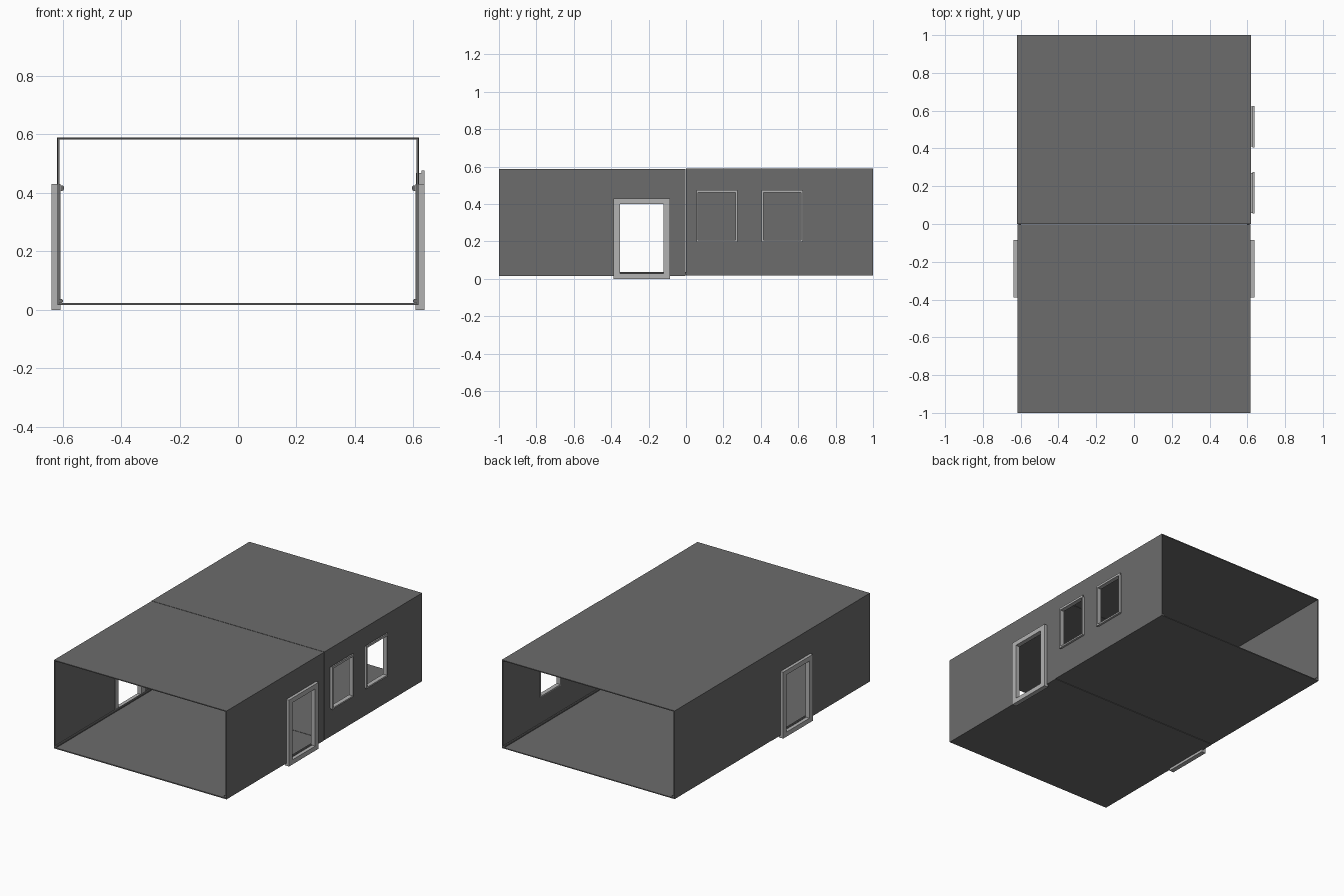
import bpy, bmesh, math
from mathutils import Vector

if "Cube" in bpy.data.objects:
    bpy.data.objects.remove(bpy.data.objects["Cube"])


def material(name, v):
    m = bpy.data.materials.new(name)
    m.diffuse_color = (v, v, v, 1)
    m.use_nodes = True
    m.node_tree.nodes["Principled BSDF"].inputs["Base Color"].default_value = m.diffuse_color
    return m


WALL = material("dark grey panel", 0.15)
FRAME = material("light grey trim", 0.45)


def add_object(name, bm, mat):
    bmesh.ops.recalc_face_normals(bm, faces=bm.faces)
    me = bpy.data.meshes.new(name)
    bm.to_mesh(me)
    bm.free()
    ob = bpy.data.objects.new(name, me)
    bpy.context.collection.objects.link(ob)
    me.materials.append(mat)
    return ob


def ring(name, axis, a, b, outer, inner, mat):
    """Rectangular hollow ring extruded from a to b along 'x' or 'y'.
    outer / inner are (u0, u1, z0, z1)."""
    bm = bmesh.new()
    loops = []
    for d in (a, b):
        for u0, u1, z0, z1 in (outer, inner):
            pts = [(u0, z0), (u1, z0), (u1, z1), (u0, z1)]
            loops.append([bm.verts.new((d, u, z) if axis == 'x' else (u, d, z))
                          for u, z in pts])
    oa, ia, ob_, ib = loops
    for p, q in ((oa, ia), (ob_, ib), (oa, ob_), (ia, ib)):
        for i in range(4):
            j = (i + 1) % 4
            bm.faces.new((p[i], p[j], q[j], q[i]))
    return add_object(name, bm, mat)


def cutter(name, x, y0, y1, z0, z1):
    bm = bmesh.new()
    bmesh.ops.create_cube(bm, size=1)
    for v in bm.verts:
        v.co = Vector((x + v.co.x * 0.1,
                       (y0 + y1) / 2 + v.co.y * (y1 - y0),
                       (z0 + z1) / 2 + v.co.z * (z1 - z0)))
    ob = add_object(name, bm, WALL)
    ob.hide_render = True
    ob.hide_viewport = True
    ob.display_type = 'WIRE'
    return ob


def cut(target, tool):
    m = target.modifiers.new("opening", 'BOOLEAN')
    m.operation = 'DIFFERENCE'
    m.solver = 'EXACT'
    m.object = tool


def rod(name, x, y0, y1, z, r):
    bm = bmesh.new()
    bmesh.ops.create_cone(bm, cap_ends=True, segments=10, radius1=r, radius2=r,
                          depth=y1 - y0)
    for v in bm.verts:
        v.co = Vector((x + v.co.x, (y0 + y1) / 2 + v.co.z, z + v.co.y))
    return add_object(name, bm, WALL)


# Two open-ended shell sections meeting at the middle seam
front = ring("front_shell", 'y', -1.0, -0.0015, (-0.618, 0.618, 0.016, 0.588),
             (-0.611, 0.611, 0.023, 0.582), WALL)
back = ring("back_shell", 'y', 0.0, 1.0, (-0.619, 0.619, 0.018, 0.589),
            (-0.612, 0.612, 0.024, 0.583), WALL)

# Doorways on both sides: opening, frame and rounded header rail inside
for side, s in (("left", -1), ("right", 1)):
    cut(front, cutter(side + "_door_cutter", s * 0.615, -0.36, -0.115, 0.03, 0.405))
    ring(side + "_door_frame", 'x', s * 0.607, s * 0.637,
         (-0.388, -0.085, 0.0, 0.43), (-0.353, -0.12, 0.03, 0.40), FRAME)
    rod(side + "_door_header", s * 0.604, -0.388, -0.085, 0.416, 0.010)
    # floor edge conduit running the whole length
    rod(side + "_floor_conduit", s * 0.605, -0.998, 0.998, 0.030, 0.007)

# Two windows in the right wall: deep reveal with a thin outer lip
for i, y in enumerate((0.165, 0.515)):
    n = "window_%d" % (i + 1)
    cut(back, cutter(n + "_cutter", 0.615, y - 0.104, y + 0.104, 0.204, 0.466))
    hole = (y - 0.1, y + 0.1, 0.208, 0.462)
    ring(n + "_reveal", 'x', 0.609, 0.629,
         (y - 0.106, y + 0.106, 0.202, 0.468), hole, FRAME)
    ring(n + "_lip", 'x', 0.628, 0.637,
         (y - 0.11, y + 0.11, 0.198, 0.476), hole, FRAME)
